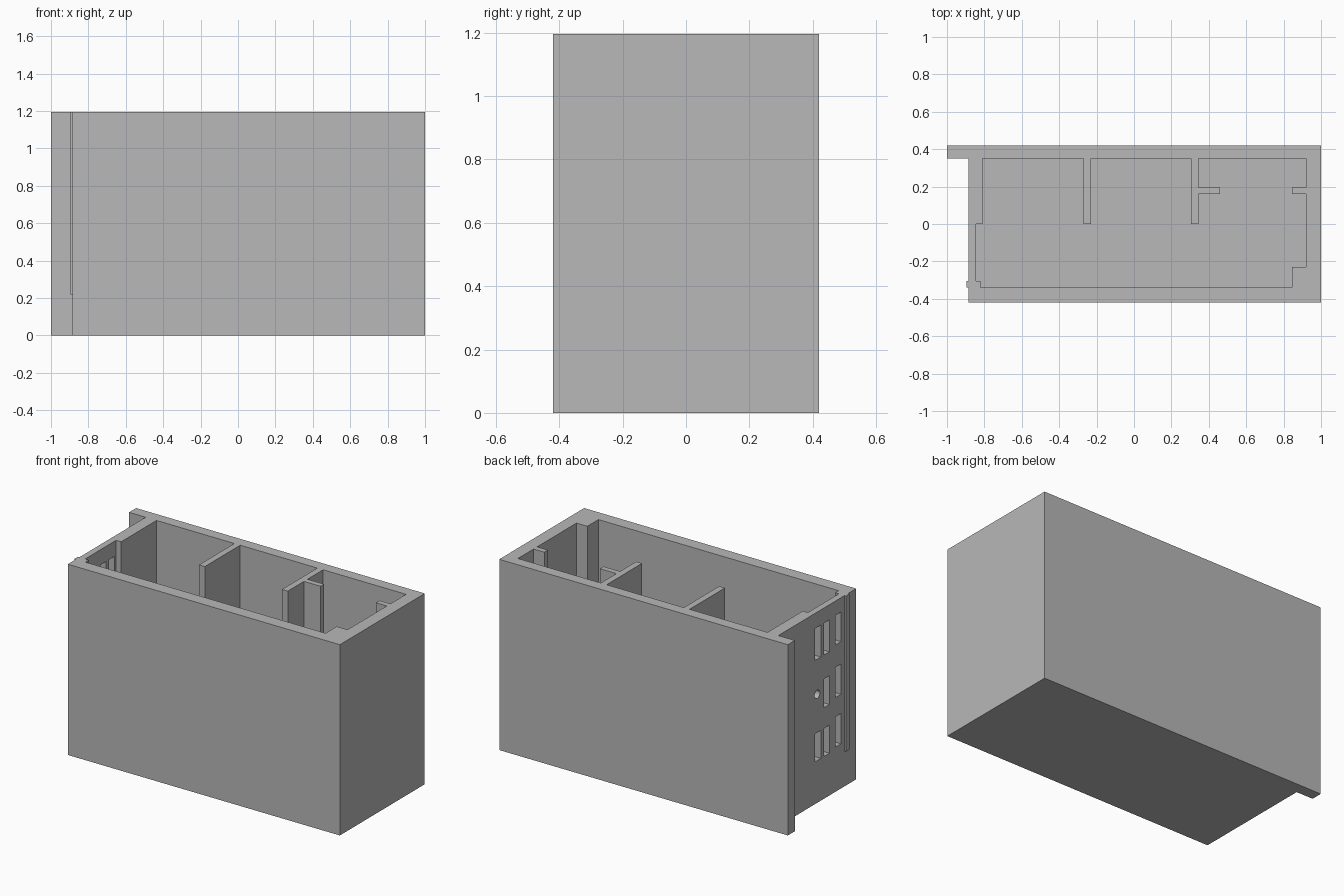
import bpy, bmesh
from math import radians
from mathutils import Matrix, Vector

cube = bpy.data.objects.get("Cube")
if cube:
    bpy.data.objects.remove(cube, do_unlink=True)

TOP = 1.195
FLOOR = 0.075

grey = bpy.data.materials.new("plain_grey")
grey.use_nodes = True
colour = (0.48, 0.48, 0.48, 1)
grey.diffuse_color = colour
grey.node_tree.nodes["Principled BSDF"].inputs["Base Color"].default_value = colour


def add_box(bm, xs, ys, zs):
    lo, hi = Vector((xs[0], ys[0], zs[0])), Vector((xs[1], ys[1], zs[1]))
    place = Matrix.Translation((lo + hi) / 2) @ Matrix.Diagonal((*(hi - lo), 1))
    bmesh.ops.create_cube(bm, size=1, matrix=place)


def finish(name, bm):
    mesh = bpy.data.meshes.new(name)
    bm.to_mesh(mesh)
    bm.free()
    mesh.materials.append(grey)
    obj = bpy.data.objects.new(name, mesh)
    bpy.context.collection.objects.link(obj)
    return obj


def box(name, xs, ys, zs=(FLOOR, TOP)):
    bm = bmesh.new()
    add_box(bm, xs, ys, zs)
    return finish(name, bm)


def cut(target, cutter):
    cutter.hide_render = True
    mod = target.modifiers.new("cut", "BOOLEAN")
    mod.operation = "DIFFERENCE"
    mod.solver = "EXACT"
    mod.object = cutter
    bpy.context.view_layer.objects.active = target
    bpy.ops.object.modifier_apply(modifier=mod.name)
    bpy.data.objects.remove(cutter, do_unlink=True)


# Open-topped shell
shell = box("shell", (-0.885, 1), (-0.42, 0.42), (0, TOP))
cut(shell, box("cavity_cutter", (-0.845, 0.92), (-0.34, 0.35), (FLOOR, TOP + 0.1)))

# Vent slots and round hole through the thin part of the end wall
wall = (-0.95, -0.83)
outer_rows = [(0.92, 1.105), (0.59, 0.78), (0.28, 0.47)]
inner_rows = [(0.9, 1.1), (0.57, 0.75), (0.265, 0.44)]
vents = bmesh.new()
for zs in outer_rows:
    add_box(vents, wall, (-0.27, -0.215), zs)
for zs in inner_rows:
    add_box(vents, wall, (-0.155, -0.1), zs)
for zs in (inner_rows[0], inner_rows[-1]):
    add_box(vents, wall, (-0.07, -0.015), zs)
bmesh.ops.create_cone(
    vents, cap_ends=True, segments=24, radius1=0.026, radius2=0.026, depth=0.12,
    matrix=Matrix.Translation((-0.89, -0.035, 0.68)) @ Matrix.Rotation(radians(90), 4, "Y"))
cut(shell, finish("vent_cutter", vents))

# Flange past the end wall, and the outer rib
box("back_flange", (-1, -0.885), (0.35, 0.42), (0, TOP))
box("outer_rib", (-0.895, -0.885), (-0.34, -0.305), (0.22, TOP))

# Thickened end wall and inner posts
box("end_wall_thickening", (-0.845, -0.81), (0, 0.35))
box("inner_rib", (-0.845, -0.82), (-0.34, -0.305))
box("corner_post", (0.845, 0.92), (-0.34, -0.23))

# Dividers from the back wall and the pair of facing stubs
for name, x in (("right_divider", -0.25), ("left_divider", 0.325)):
    box(name, (x - 0.02, x + 0.02), (0, 0.35))
box("divider_stub", (0.345, 0.46), (0.16, 0.195))
box("wall_stub", (0.845, 0.92), (0.16, 0.195))
